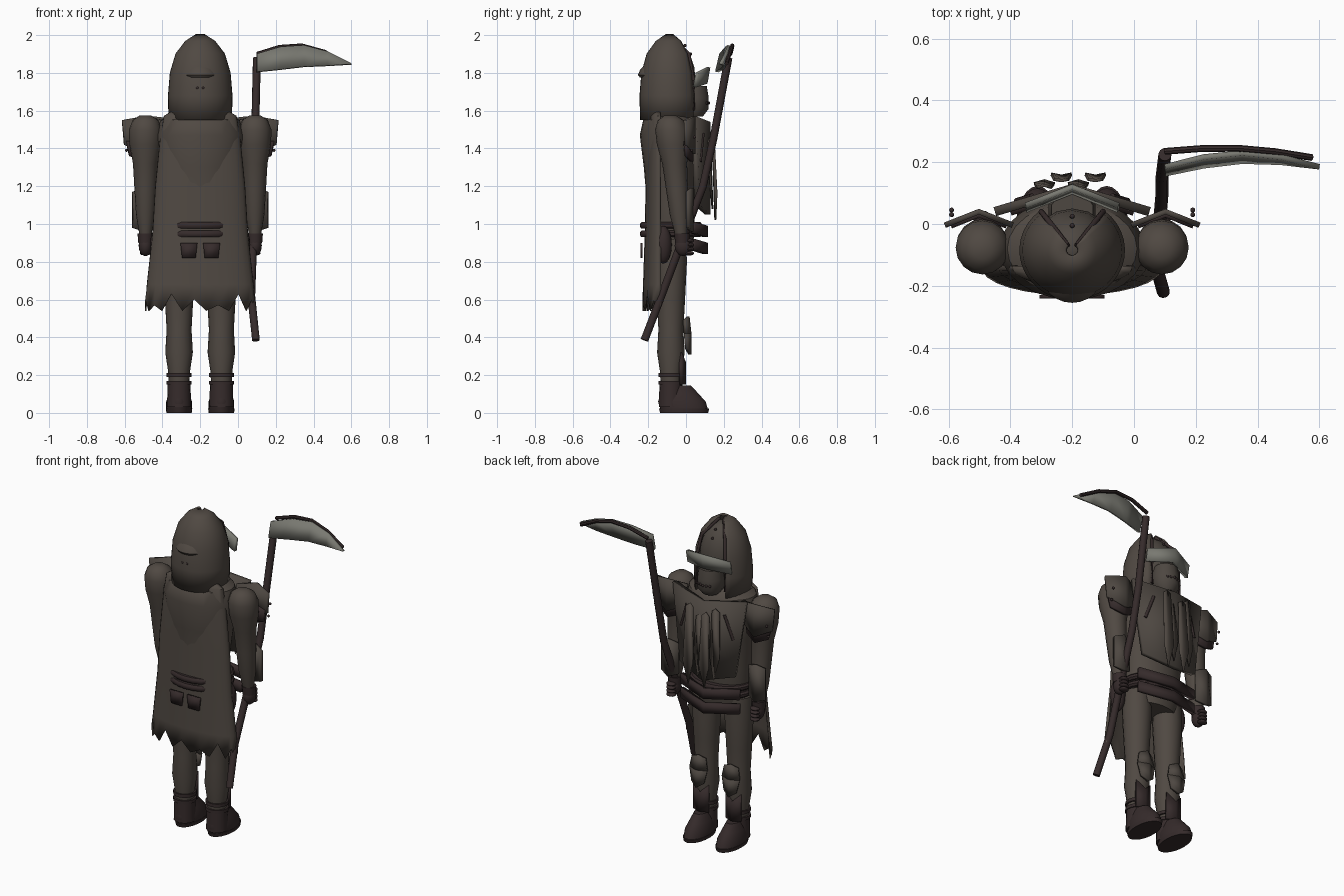
import bpy, bmesh, math
from mathutils import Vector

if "Cube" in bpy.data.objects:
    bpy.data.objects.remove(bpy.data.objects["Cube"])

MIDDLE = -0.2   # centre line of the figure in x
DEPTH = -0.08   # centre line of the body in y


def material(name, red, green, blue):
    mat = bpy.data.materials.new(name)
    colour = (red, green, blue, 1)
    mat.use_nodes = True
    mat.diffuse_color = colour
    mat.node_tree.nodes["Principled BSDF"].inputs["Base Color"].default_value = colour
    return mat


CLOTH = material("brown grey cloth", 0.08, 0.066, 0.055)
ARMOUR = material("dull armour", 0.075, 0.063, 0.053)
LEATHER = material("dark leather", 0.036, 0.024, 0.024)
STEEL = material("worn steel", 0.19, 0.19, 0.165)


def finish(name, bm, mat, thickness=0.0, sharp=40):
    bmesh.ops.recalc_face_normals(bm, faces=bm.faces)
    mesh = bpy.data.meshes.new(name)
    bm.to_mesh(mesh)
    bm.free()
    mesh.materials.append(mat)
    part = bpy.data.objects.new(name, mesh)
    bpy.context.collection.objects.link(part)
    if thickness:
        solid = part.modifiers.new("thickness", "SOLIDIFY")
        solid.thickness = thickness
        solid.offset = 0
    bpy.ops.object.select_all(action="DESELECT")
    part.select_set(True)
    bpy.context.view_layer.objects.active = part
    bpy.ops.object.shade_smooth_by_angle(angle=math.radians(sharp))


def bridge(bm, rows, closed=True):
    """Join rows of points with quads; closed rows form a capped tube."""
    rows = [[bm.verts.new(point) for point in row] for row in rows]
    for low, high in zip(rows, rows[1:]):
        for i in range(len(low) if closed else len(low) - 1):
            j = (i + 1) % len(low)
            bm.faces.new((low[i], low[j], high[j], high[i]))
    if closed:
        bm.faces.new(rows[0])
        bm.faces.new(rows[-1])


def loft(name, mat, x, y, profile, squash=1.0, lean=0.0, sides=24, opening=0, thickness=0.0, jag=0.0):
    """Upright elliptical body from (height, half width) pairs; opening leaves a gap towards +y."""
    bm = bmesh.new()
    half = math.radians(180 - opening / 2)
    rows = []
    for z, radius in profile:
        row = []
        for i in range(sides + 1 if opening else sides):
            angle = half * (2 * i / sides - 1)
            tooth = jag * (i % 2) * (i % 3 + 1) if not rows else 0
            row.append((x + radius * math.sin(angle),
                        y + lean * (z - profile[0][0]) - radius * squash * math.cos(angle), z + tooth))
        rows.append(row)
    bridge(bm, rows, closed=not opening)
    finish(name, bm, mat, thickness)


def shield(name, mat, x, y, width, top, bottom, fold=0.4, peak=0.0, point=0.0, taper=1.0, tilt=0.0, thickness=0.018):
    """Plate facing +y, folded back from a middle ridge."""
    bm = bmesh.new()
    low = width * taper
    bridge(bm, [
        [(x - low, y - fold * low - tilt, bottom), (x, y - tilt, bottom - point),
         (x + low, y - fold * low - tilt, bottom)],
        [(x - width, y - fold * width, top), (x, y, top + peak), (x + width, y - fold * width, top)],
    ], closed=False)
    finish(name, bm, mat, thickness, sharp=20)


def tube(name, mat, path, radius, sides=10):
    bm = bmesh.new()
    path = [Vector(p) for p in path]
    rows = []
    for i, centre in enumerate(path):
        direction = path[min(i + 1, len(path) - 1)] - path[max(i - 1, 0)]
        turn = direction.to_track_quat("Z", "Y")
        angles = [math.tau * k / sides for k in range(sides)]
        rows.append([centre + turn @ Vector((radius * math.cos(a), radius * math.sin(a), 0)) for a in angles])
    bridge(bm, rows)
    finish(name, bm, mat)


def ball(name, mat, centre, size):
    bm = bmesh.new()
    bmesh.ops.create_uvsphere(bm, u_segments=16, v_segments=10, radius=1)
    bmesh.ops.scale(bm, vec=size, verts=bm.verts)
    bmesh.ops.translate(bm, vec=centre, verts=bm.verts)
    finish(name, bm, mat)


def stud(name, x, y, z):
    ball(name, LEATHER, (x, y, z), (0.008, 0.008, 0.008))


# Torso, belts and cape
loft("torso", CLOTH, MIDDLE, DEPTH,
     [(0.84, 0.15), (0.95, 0.18), (1.1, 0.18), (1.3, 0.205), (1.47, 0.235), (1.55, 0.21), (1.6, 0.12)], squash=0.7)
for level in (0.93, 0.975):
    loft(f"belt_{level}", LEATHER, MIDDLE, DEPTH,
         [(level, 0.19), (level + 0.01, 0.2), (level + 0.025, 0.2), (level + 0.035, 0.19)], squash=0.82)
for top in (0.92, 1.01):
    shield(f"belt_front_{top}", LEATHER, MIDDLE, 0.105, width=0.2, top=top, bottom=top - 0.06, fold=0.33,
           peak=-0.02, point=0.02, thickness=0.025)
loft("cape", CLOTH, MIDDLE, -0.14,
     [(0.54, 0.29), (0.68, 0.28), (0.95, 0.25), (1.2, 0.235), (1.45, 0.21), (1.57, 0.19), (1.6, 0.14)],
     squash=0.3, sides=15, opening=170, thickness=0.008, jag=0.03)

# Chest armour with torn strips
shield("chest_plate", ARMOUR, MIDDLE, 0.115, width=0.25, top=1.57, bottom=1.1, fold=0.3,
       peak=-0.03, point=0.05, taper=0.75, thickness=0.03)
for i in range(4):
    shield(f"torn_strip_{i}", CLOTH, MIDDLE - 0.09 + i * 0.055, 0.125 + 0.015 * (i % 2), width=0.024,
           top=1.5 - 0.03 * (i % 3), bottom=1.22 - 0.06 * (i % 2), fold=0.3 - 0.5 * (i % 2), peak=0.02, point=0.14,
           taper=1.4, tilt=-0.015, thickness=0.01)

# Hood, head and mask
loft("hood", CLOTH, MIDDLE, -0.085,
     [(1.55, 0.162), (1.68, 0.165), (1.8, 0.155), (1.9, 0.125), (1.965, 0.075), (2, 0.02)],
     squash=0.94, sides=28, opening=75, thickness=0.012)
loft("hood_crease", CLOTH, MIDDLE, -0.16, [(1.775, 0.088), (1.79, 0.1), (1.82, 0.085), (1.85, 0.05)], squash=0.95)
ball("head", ARMOUR, (MIDDLE, DEPTH, 1.77), (0.135, 0.13, 0.2))
loft("face_mask", ARMOUR, MIDDLE, 0.04, [(1.57, 0.05), (1.61, 0.08), (1.67, 0.08), (1.73, 0.07)], sides=10)
for k in range(-2, 3):
    stud(f"mask_stud_{k}", MIDDLE + k * 0.02, 0.12 - abs(k) * 0.007, 1.64)
shield("visor", STEEL, MIDDLE, 0.12, width=0.15, top=1.8, bottom=1.725, peak=0.03, point=-0.02, tilt=0.015)
for y, z in ((0.025, 1.9), (-0.005, 1.945)):
    stud(f"crown_stud_{z}", MIDDLE, y, z)

# Paired parts
for side, label in ((-1, "right"), (1, "left")):
    def across(distance):
        return MIDDLE + side * distance

    hand_x, leg_x = across(0.29), across(0.112)
    shield(f"{label}_belt_flap", LEATHER, across(0.06), -0.235, width=0.045, top=0.9, bottom=0.82,
           fold=0, taper=0.8, thickness=0.012)
    ball(f"{label}_hip_pouch", LEATHER, (across(0.22), -0.12, 0.89), (0.045, 0.045, 0.1))
    tube(f"{label}_chest_slash", LEATHER, [(across(0.13), 0.09, 1.48), (across(0.18), 0.075, 1.33)], 0.009)
    tube(f"{label}_hood_rim", LEATHER, [(across(0.1), 0.04, 1.6), (across(0.1), 0.04, 1.76),
         (across(0.08), 0.015, 1.9), (across(0.015), -0.07, 1.99)], 0.009)
    stud(f"{label}_hood_stud", across(0.015), -0.237, 1.72)

    # Arm and its guards
    loft(f"{label}_arm", CLOTH, hand_x, -0.025,
         [(0.93, 0.03), (1.05, 0.05), (1.18, 0.058), (1.32, 0.066), (1.42, 0.085), (1.5, 0.087),
          (1.55, 0.068), (1.575, 0.03)], lean=-0.09, sides=16)
    loft(f"{label}_cuff", LEATHER, hand_x, -0.02, [(0.9, 0.038), (0.95, 0.042)], sides=12)
    ball(f"{label}_hand", LEATHER, (hand_x, -0.015, 0.885), (0.036, 0.045, 0.055))
    for k in range(4):
        ball(f"{label}_finger_{k}", LEATHER, (hand_x, 0.018, 0.845 + k * 0.022), (0.03, 0.025, 0.012))
    guard_x = across(0.302)
    shield(f"{label}_shoulder_guard", ARMOUR, guard_x, 0.04, width=0.11, top=1.55, bottom=1.42,
           peak=0.02, point=0.05, taper=0.9)
    shield(f"{label}_upper_arm_guard", LEATHER, guard_x, 0.03, width=0.09, top=1.44, bottom=1.36,
           point=0.03, taper=0.8)
    shield(f"{label}_forearm_guard", ARMOUR, guard_x, 0.03, width=0.055, top=1.17, bottom=0.98, peak=0.02, point=0.02)
    for y, z in ((0.03, 1.39), (0.045, 1.46)):
        stud(f"{label}_guard_rivet_{z}", across(0.39), y, z)

    # Leg, guards and boot
    loft(f"{label}_leg", CLOTH, leg_x, DEPTH,
         [(0.1, 0.052), (0.22, 0.058), (0.32, 0.073), (0.44, 0.066), (0.6, 0.075), (0.8, 0.085), (0.92, 0.08)], sides=16)
    shield(f"{label}_knee_guard_upper", ARMOUR, leg_x, 0.01, width=0.045, top=0.49, bottom=0.42,
           peak=0.02, taper=1.3, tilt=-0.01)
    shield(f"{label}_knee_guard_lower", ARMOUR, leg_x, 0.02, width=0.058, top=0.42, bottom=0.34, point=0.03, taper=0.7)
    shield(f"{label}_shin_guard", LEATHER, leg_x, -0.01, width=0.05, top=0.32, bottom=0.15, peak=-0.05)
    loft(f"{label}_boot_shaft", LEATHER, leg_x, DEPTH, [(0.03, 0.064), (0.17, 0.06)], sides=16)
    for level in (0.15, 0.19):
        loft(f"{label}_boot_strap_{level}", LEATHER, leg_x, DEPTH, [(level, 0.066), (level + 0.02, 0.066)])
    loft(f"{label}_boot_foot", LEATHER, leg_x, -0.01,
         [(0.02, 0.068), (0.06, 0.068), (0.1, 0.055), (0.145, 0.04)], squash=1.85, lean=-0.3)
    loft(f"{label}_boot_sole", LEATHER, leg_x, -0.01, [(0, 0.067), (0.022, 0.07)], squash=1.9)

# Scythe shaft
tube("scythe_shaft", LEATHER, [(0.095, -0.22, 0.385), (0.07, -0.13, 0.62), (0.08, -0.025, 0.9),
     (0.09, 0.09, 1.2), (0.09, 0.145, 1.45), (0.1, 0.225, 1.88)], 0.021)

# Curved blade with a spine along its upper edge
edge, back, spine = [], [], []
for i in range(5):
    t = i / 4
    bow = math.sin(math.pi * t)
    x, y, z = 0.1 + t / 2, 0.185 + 0.045 * bow, 1.9 - t / 20 + 0.07 * bow
    drop = (1 - t) * (0.09 + t / 4)
    back.append((x, y, z))
    edge.append((x, y - drop / 4, z - drop - 0.005))
    spine.append((0.1 + 0.475 * t, 0.235 - 0.02 * t + 0.02 * bow, z))
blade = bmesh.new()
bridge(blade, [edge, back], closed=False)
finish("scythe_blade", blade, STEEL, thickness=0.018, sharp=20)
tube("scythe_spine", LEATHER, spine, 0.011, sides=8)
